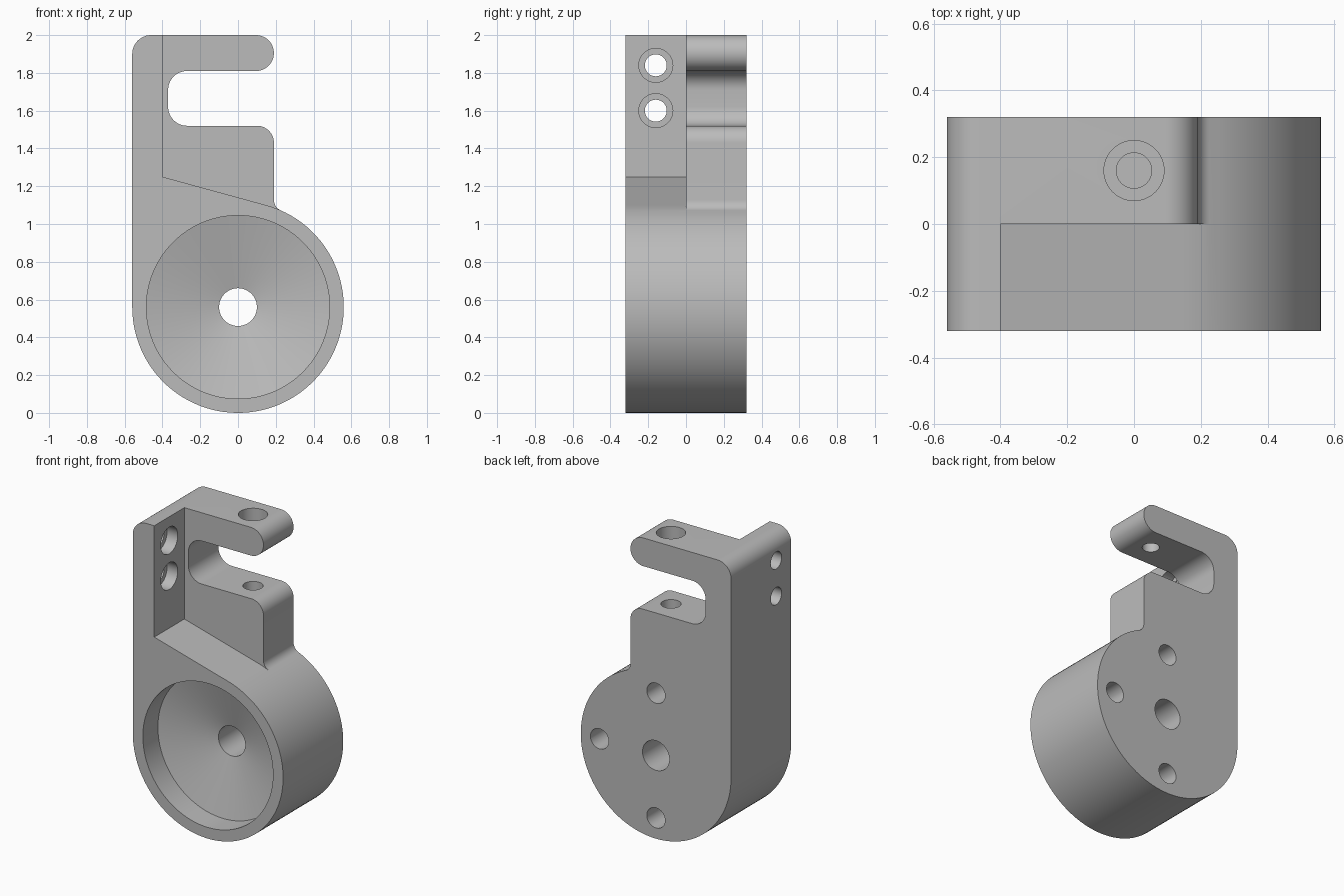
import bpy
import bmesh
from math import cos, sin, pi, radians, degrees, atan2, sqrt
from mathutils import Vector

if "Cube" in bpy.data.objects:
    bpy.data.objects.remove(bpy.data.objects["Cube"])

R = 0.56            # outer radius of the round housing, also its centre height
HALF = 0.32         # half depth
FILLET = 0.06

grey = bpy.data.materials.new("machined grey")
grey.use_nodes = True
colour = (0.5, 0.5, 0.5, 1)
grey.diffuse_color = colour
grey.node_tree.nodes["Principled BSDF"].inputs["Base Color"].default_value = colour


def arc(cx, cz, r, start, end, steps=12):
    """Points of an arc, angles in degrees."""
    angles = [radians(start + (end - start) * i / steps) for i in range(steps + 1)]
    return [(cx + r * cos(a), cz + r * sin(a)) for a in angles]


def to_object(name, bm):
    bmesh.ops.recalc_face_normals(bm, faces=bm.faces[:])
    mesh = bpy.data.meshes.new(name)
    bm.to_mesh(mesh)
    bm.free()
    obj = bpy.data.objects.new(name, mesh)
    bpy.context.collection.objects.link(obj)
    return obj


def extrude(name, outline, y0, y1):
    """Solid from an x-z outline, running from y0 to y1."""
    bm = bmesh.new()
    face = bm.faces.new([bm.verts.new((x, y0, z)) for x, z in outline])
    result = bmesh.ops.extrude_face_region(bm, geom=[face])
    verts = [g for g in result["geom"] if isinstance(g, bmesh.types.BMVert)]
    bmesh.ops.translate(bm, verts=verts, vec=(0, y1 - y0, 0))
    return to_object(name, bm)


def lathe(name, origin, axis, profile, sides=48):
    """Solid of revolution; profile is (radius, distance along the axis)."""
    axis = Vector(axis)
    u = axis.orthogonal().normalized()
    v = axis.cross(u)
    bm = bmesh.new()
    rings = []
    for r, t in profile:
        turns = [2 * pi * i / sides for i in range(sides)]
        rings.append([bm.verts.new(Vector(origin) + axis * t + (u * cos(a) + v * sin(a)) * r)
                      for a in turns])
    for a, b in zip(rings, rings[1:]):
        for i in range(sides):
            j = (i + 1) % sides
            bm.faces.new((a[i], a[j], b[j], b[i]))
    bm.faces.new(rings[0])
    bm.faces.new(rings[-1])
    return to_object(name, bm)


# Bracket outline: housing, clamp block, slot, upper arm and side wall
fx = 0.19 + FILLET
fz = R + sqrt((R + FILLET) ** 2 - fx ** 2)
join = degrees(atan2(fz - R, fx))
outline = arc(0, R, R, -180, join, 72)
outline += arc(fx, fz, FILLET, join + 180, 180, 8)[1:]
outline += arc(0.10, 1.43, 0.09, 0, 90)
outline += arc(-0.27, 1.62, 0.10, 270, 180)
outline += arc(-0.27, 1.71, 0.10, 180, 90)
outline += arc(0.095, 1.905, 0.095, -90, 90, 24)
outline += arc(-0.46, 1.90, 0.10, 90, 180)
bracket = extrude("bracket_body", outline, -HALF, HALF)
bracket.data.materials.append(grey)

# Front relief above the housing, leaving the side wall
relief = [(-0.40, 1.25)] + arc(0, R, R, 75, join, 4)
relief += [(0.8, 1.5), (0.8, 2.2), (-0.40, 2.2)]
cutters = [extrude("front_relief", relief, -0.5, 0)]

# Conical bore with centre hole
cutters.append(lathe("conical_bore", (0, 0, R), (0, 1, 0),
                     [(0.485, -0.5), (0.485, -0.16), (0.10, -0.065), (0.10, 0.5)], 96))

# Blind mounting holes in the back
for x, z in ((0, 0.42), (0, -0.42), (0.42, 0)):
    cutters.append(lathe("mounting_hole", (x, 0, R + z), (0, 1, 0),
                         [(0.068, 0.07), (0.068, 0.5)]))

# Counterbored holes through the side wall
for z in (1.60, 1.84):
    cutters.append(lathe("wall_hole", (0, -0.16, z), (1, 0, 0),
                         [(0.058, -0.7), (0.058, -0.48), (0.09, -0.48), (0.09, -0.3)]))

# Clamp screw: counterbored arm hole and blind hole in the block
cutters.append(lathe("arm_hole", (0, 0.16, 0), (0, 0, 1),
                     [(0.053, 1.7), (0.053, 1.9), (0.09, 1.9), (0.09, 2.2)]))
cutters.append(lathe("block_hole", (0, 0.16, 0), (0, 0, 1),
                     [(0.062, 1.17), (0.062, 1.65)]))

bpy.ops.object.select_all(action="DESELECT")
bpy.context.view_layer.objects.active = bracket
bracket.select_set(True)
for cutter in cutters:
    cut = bracket.modifiers.new("cut", "BOOLEAN")
    cut.operation = "DIFFERENCE"
    cut.solver = "EXACT"
    cut.object = cutter
    bpy.ops.object.modifier_apply(modifier=cut.name)
    bpy.data.objects.remove(cutter)

bpy.ops.object.shade_smooth_by_angle(angle=radians(30))
